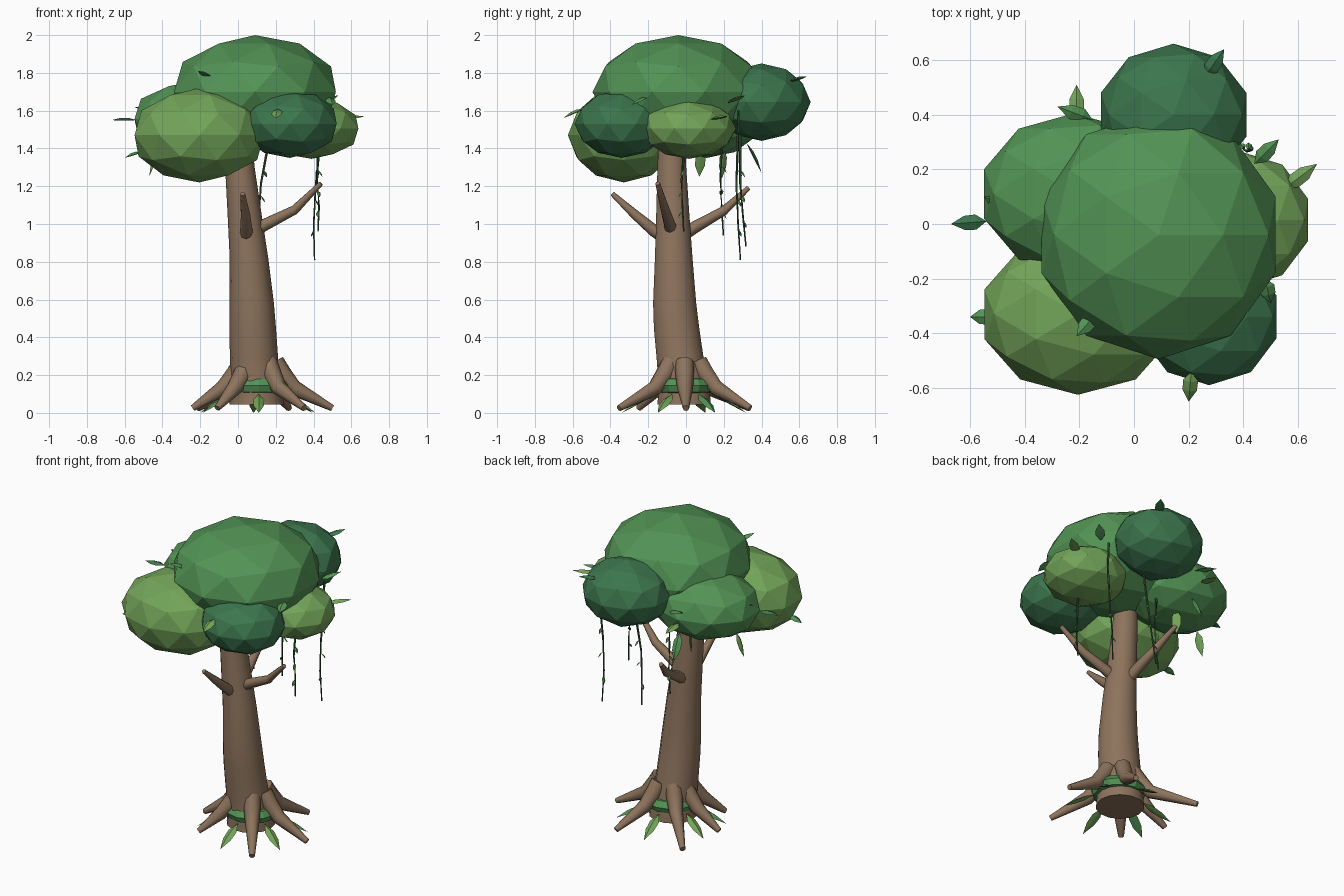
import bpy, bmesh, math, random
from mathutils import Vector

if "Cube" in bpy.data.objects:
    bpy.data.objects.remove(bpy.data.objects["Cube"])

random.seed(4)


def material(name, rgb):
    m = bpy.data.materials.new(name)
    m.diffuse_color = (*rgb, 1)
    m.use_nodes = True
    m.node_tree.nodes["Principled BSDF"].inputs["Base Color"].default_value = m.diffuse_color
    return m


BARK = material("bark", (0.27, 0.175, 0.11))
MID = material("mid_green", (0.085, 0.29, 0.09))
LIGHT = material("light_green", (0.17, 0.37, 0.10))
DARK = material("dark_green", (0.045, 0.18, 0.075))
VINE = material("vine_green", (0.04, 0.10, 0.04))


def finish(name, bm, mat, smooth=False):
    bmesh.ops.recalc_face_normals(bm, faces=bm.faces)
    me = bpy.data.meshes.new(name)
    bm.to_mesh(me)
    bm.free()
    me.materials.append(mat)
    ob = bpy.data.objects.new(name, me)
    bpy.context.collection.objects.link(ob)
    if smooth:
        bpy.ops.object.select_all(action='DESELECT')
        bpy.context.view_layer.objects.active = ob
        ob.select_set(True)
        bpy.ops.object.shade_smooth_by_angle(angle=math.radians(60))
    return ob


def tube(name, path, radii, sides, mat, level=False):
    """Tapered capped tube; level=True keeps every ring horizontal."""
    bm = bmesh.new()
    pts = [Vector(p) for p in path]
    rings = []
    for i, (p, r) in enumerate(zip(pts, radii)):
        d = pts[min(i + 1, len(pts) - 1)] - pts[max(i - 1, 0)]
        if level:
            d = Vector((0, 0, 1))
        q = d.to_track_quat('Z', 'Y')
        rings.append([bm.verts.new(p + q @ Vector((r * math.cos(a), r * math.sin(a), 0)))
                      for a in (math.tau * k / sides for k in range(sides))])
    for a, b in zip(rings, rings[1:]):
        for k in range(sides):
            n = (k + 1) % sides
            bm.faces.new((a[k], a[n], b[n], b[k]))
    bm.faces.new(rings[0])
    bm.faces.new(rings[-1])
    return finish(name, bm, mat, True)


def leaf(name, base, tip, width, mat):
    """Pointed blade folded along its midrib, with a little thickness."""
    base, tip = Vector(base), Vector(tip)
    d = tip - base
    side = d.cross(Vector((0, 0, 1)))
    if side.length < 1e-4:
        side = Vector((1, 0, 0))
    side.normalize()
    up = side.cross(d).normalized()
    bm = bmesh.new()
    b, t = bm.verts.new(base), bm.verts.new(tip)
    rows = []
    for f, w in ((0.3, 0.45), (0.62, 0.42)):
        m = base + d * f
        rows.append([bm.verts.new(m + side * width * w), bm.verts.new(m + up * width * 0.2),
                     bm.verts.new(m - side * width * w), bm.verts.new(m - up * width * 0.04)])
    for k in range(4):
        n = (k + 1) % 4
        bm.faces.new((b, rows[0][k], rows[0][n]))
        bm.faces.new((rows[0][k], rows[1][k], rows[1][n], rows[0][n]))
        bm.faces.new((rows[1][k], t, rows[1][n]))
    return finish(name, bm, mat)


# Trunk
tube("trunk",
     [(0.10, -0.01, 0.045), (0.10, -0.01, 0.13), (0.085, -0.03, 0.28), (0.078, -0.05, 0.45),
      (0.073, -0.06, 0.58), (0.058, -0.065, 0.82), (0.035, -0.07, 1.05), (0.01, -0.075, 1.30),
      (0.0, -0.075, 1.50)],
     [0.145, 0.138, 0.128, 0.123, 0.117, 0.102, 0.09, 0.078, 0.07], 14, BARK, level=True)

# Roots, bending down from the trunk to the ground
CENTRE = Vector((0.11, -0.01, 0))
ROOT_TIPS = [(0.50, 0.0), (0.35, -0.355), (-0.11, -0.25), (-0.24, 0.0), (-0.21, 0.335), (0.27, 0.34)]
for i, (x, y) in enumerate(ROOT_TIPS):
    d = Vector((x, y, 0)) - CENTRE
    u = d.normalized()
    path = [CENTRE + u * 0.085 + Vector((0, 0, 0.27)), CENTRE + u * 0.125 + Vector((0, 0, 0.205)),
            CENTRE + u * 0.19 + Vector((0, 0, 0.13)), CENTRE + d + Vector((0, 0, 0.025))]
    tube(f"root_{i + 1}", path, [0.05, 0.05, 0.042, 0.017], 8, BARK)

# Moss ring round the base
bm = bmesh.new()
prof = [(0.10, 0.185), (0.14, 0.18), (0.165, 0.145), (0.15, 0.11), (0.10, 0.10)]
N = 12
rings = [[bm.verts.new(CENTRE + Vector((r * math.cos(math.tau * k / N),
                                        r * math.sin(math.tau * k / N), z)))
          for r, z in prof] for k in range(N)]
for k in range(N):
    a, b = rings[k], rings[(k + 1) % N]
    for j in range(len(prof)):
        n = (j + 1) % len(prof)
        bm.faces.new((a[j], b[j], b[n], a[n]))
finish("moss_ring", bm, MID)

# Grass blades between the roots
for i, deg in enumerate((-25, -90, -155, 160, 95, 30)):
    u = Vector((math.cos(math.radians(deg)), math.sin(math.radians(deg)), 0))
    leaf(f"grass_blade_{i + 1}", CENTRE + u * 0.15 + Vector((0, 0, 0.10)),
         CENTRE + u * 0.33, 0.065, LIGHT if i % 3 < 2 else MID)

# Bare branches
BRANCHES = [
    [(0.06, -0.08, 0.95), (0.14, -0.085, 0.995), (0.30, -0.11, 1.075), (0.44, -0.15, 1.215)],
    [(0.04, -0.10, 0.92), (0.045, -0.17, 0.965), (0.04, -0.27, 1.05), (0.025, -0.39, 1.16)],
    [(0.03, -0.03, 0.935), (0.025, 0.05, 0.985), (0.0, 0.20, 1.07), (-0.05, 0.33, 1.19)]]
for i, path in enumerate(BRANCHES):
    tube(f"branch_{i + 1}", path, [0.036, 0.032, 0.025, 0.013], 8, BARK)

# Foliage clumps: centre, radii, colour
CLUMPS = [
    ("crown_clump", (0.09, -0.04, 1.70), (0.45, 0.455, 0.30), MID),
    ("front_left_clump", (-0.205, -0.33, 1.47), (0.36, 0.295, 0.25), LIGHT),
    ("front_right_clump", (0.275, -0.34, 1.53), (0.26, 0.25, 0.18), DARK),
    ("right_clump", (0.39, 0.015, 1.505), (0.26, 0.25, 0.16), LIGHT),
    ("back_clump", (0.145, 0.40, 1.645), (0.28, 0.26, 0.205), DARK),
    ("back_left_clump", (-0.22, 0.11, 1.555), (0.345, 0.295, 0.205), MID)]
for name, c, r, mat in CLUMPS:
    bm = bmesh.new()
    bmesh.ops.create_icosphere(bm, subdivisions=2, radius=1)
    for v in bm.verts:
        v.co = Vector((v.co.x * r[0], v.co.y * r[1], v.co.z * r[2])) + Vector(c)
    finish(name, bm, mat)

# Leaves sticking out of the clumps: base, tip, colour
LEAVES = [
    ((0.55, 0.13, 1.55), (0.67, 0.22, 1.57), LIGHT),
    ((0.44, 0.22, 1.64), (0.53, 0.31, 1.68), MID),
    ((0.26, 0.54, 1.75), (0.33, 0.64, 1.78), DARK),
    ((-0.21, 0.37, 1.52), (-0.21, 0.51, 1.50), LIGHT),
    ((-0.15, 0.38, 1.58), (-0.28, 0.43, 1.62), MID),
    ((-0.54, 0.01, 1.55), (-0.67, 0.00, 1.55), DARK),
    ((-0.44, 0.05, 1.58), (-0.55, 0.10, 1.62), DARK),
    ((-0.51, -0.34, 1.38), (-0.60, -0.34, 1.35), MID),
    ((-0.14, -0.33, 1.77), (-0.21, -0.41, 1.81), MID),
    ((0.21, -0.54, 1.61), (0.20, -0.65, 1.56), LIGHT),
    ((0.48, -0.20, 1.67), (0.50, -0.29, 1.63), MID),
    ((-0.42, 0.08, 1.40), (-0.47, 0.07, 1.25), LIGHT),
    ((-0.16, 0.20, 1.40), (-0.17, 0.19, 1.24), LIGHT),
    ((-0.18, 0.32, 1.43), (-0.19, 0.40, 1.27), MID)]
for i, (b, t, mat) in enumerate(LEAVES):
    leaf(f"leaf_{i + 1}", b, t, 0.062, mat)

# Hanging vines with small leaves: top, bottom
VINES = [((0.43, 0.27, 1.60), (0.40, 0.28, 0.81)), ((0.17, 0.28, 1.55), (0.09, 0.31, 0.88)),
         ((0.43, -0.01, 1.50), (0.42, -0.02, 0.96)), ((0.0, 0.19, 1.55), (-0.02, 0.19, 0.94))]
for i, (a, b) in enumerate(VINES):
    a, b = Vector(a), Vector(b)
    path = [a.lerp(b, t) + Vector((0.008 * math.sin(7 * t + i), 0.008 * math.cos(6 * t), 0))
            for t in (0, 0.25, 0.5, 0.75, 1)]
    tube(f"vine_{i + 1}", path, [0.008, 0.007, 0.006, 0.005, 0.004], 5, VINE)
    for k, t in enumerate((0.4, 0.6, 0.8)):
        p = a.lerp(b, t)
        ang = random.uniform(0, math.tau)
        leaf(f"vine_{i + 1}_leaf_{k + 1}", p,
             p + Vector((0.025 * math.cos(ang), 0.025 * math.sin(ang), -0.035)), 0.022, MID)
